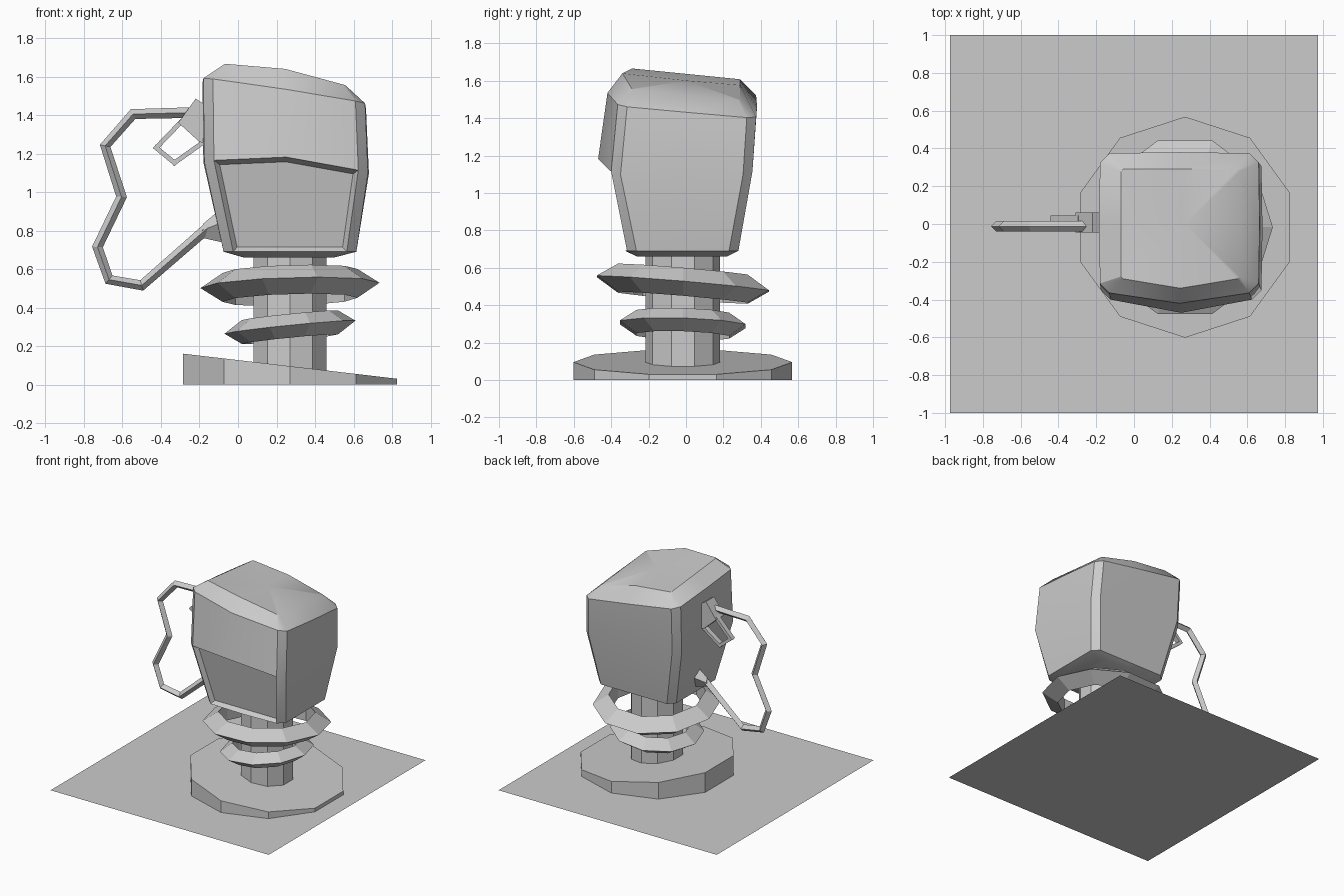
import bpy, bmesh, math
from mathutils import Vector

cube = bpy.data.objects.get("Cube")
if cube:
    bpy.data.objects.remove(cube, do_unlink=True)

grey = bpy.data.materials.new("plain_grey")
grey.use_nodes = True
grey.diffuse_color = (0.6, 0.6, 0.6, 1)
grey.node_tree.nodes["Principled BSDF"].inputs["Base Color"].default_value = (0.6, 0.6, 0.6, 1)

CX, CY = 0.27, -0.017      # axis shared by base, neck and rings


def finish(name, bm, smooth=None):
    """Turn a bmesh into a named grey object."""
    bmesh.ops.recalc_face_normals(bm, faces=bm.faces)
    mesh = bpy.data.meshes.new(name)
    bm.to_mesh(mesh)
    bm.free()
    mesh.materials.append(grey)
    obj = bpy.data.objects.new(name, mesh)
    bpy.context.collection.objects.link(obj)
    if smooth:
        bpy.ops.object.select_all(action='DESELECT')
        obj.select_set(True)
        bpy.context.view_layer.objects.active = obj
        bpy.ops.object.shade_smooth_by_angle(angle=math.radians(smooth))
    return obj


def bridge(bm, a, b):
    n = len(a)
    return [bm.faces.new((a[i], a[(i + 1) % n], b[(i + 1) % n], b[i])) for i in range(n)]


def cylinder(name, radius, z0, top):
    """Ten-sided prism whose top height follows a function of x."""
    bm = bmesh.new()
    angles = [math.radians(90 + 36 * i) for i in range(10)]
    pts = [(CX + radius * math.cos(a), CY + radius * math.sin(a)) for a in angles]
    low = [bm.verts.new((x, y, z0)) for x, y in pts]
    high = [bm.verts.new((x, y, top(x))) for x, y in pts]
    bridge(bm, low, high)
    bm.faces.new(low)
    bm.faces.new(high)
    return finish(name, bm)


def tilted_ring(name, outer, inner, half, z, slope_x, slope_y):
    """Ten-sided ring with a triangular section, leaning to one side."""
    bm = bmesh.new()
    section = [(outer, 0), (inner, half), (inner, -half)]
    loops = []
    for i in range(10):
        a = math.radians(36 * i)
        loop = []
        for r, h in section:
            x, y = r * math.cos(a), 1.04 * r * math.sin(a)
            loop.append(bm.verts.new((CX + x, CY + y, z + h + slope_x * x + slope_y * y)))
        loops.append(loop)
    for i in range(10):
        bridge(bm, loops[i], loops[(i + 1) % 10])
    return finish(name, bm)


def slab(name, outline, y0, y1):
    """Outline in x and z, extruded along y."""
    bm = bmesh.new()
    a = [bm.verts.new((x, y0, z)) for x, z in outline]
    b = [bm.verts.new((x, y1, z)) for x, z in outline]
    bridge(bm, a, b)
    bm.faces.new(a)
    bm.faces.new(b)
    return finish(name, bm)


def tube(name, path, radius, y):
    """Four-sided bar along a path in x and z."""
    curve = bpy.data.curves.new(name, 'CURVE')
    curve.dimensions = '3D'
    curve.bevel_depth = radius
    curve.bevel_resolution = 0
    curve.use_fill_caps = True
    spline = curve.splines.new('POLY')
    spline.points.add(len(path) - 1)
    for p, (x, z) in zip(spline.points, path):
        p.co = (x, y, z, 1)
    tmp = bpy.data.objects.new(name + "_path", curve)
    bpy.context.collection.objects.link(tmp)
    bpy.context.view_layer.update()
    mesh = tmp.evaluated_get(bpy.context.evaluated_depsgraph_get()).to_mesh()
    bm = bmesh.new()
    bm.from_mesh(mesh)
    bpy.data.objects.remove(tmp, do_unlink=True)
    for f in bm.faces:
        f.smooth = False
    return finish(name, bm)


# Ground sheet
bm = bmesh.new()
bm.faces.new([bm.verts.new((x, y, 0)) for x, y in
              ((-0.975, -1), (0.975, -1), (0.975, 1), (-0.975, 1))])
finish("ground_sheet", bm)

# Sloped base, neck and the two leaning rings
cylinder("base", 0.585, 0.001, lambda x: 0.127 - 0.117 * x)
cylinder("neck", 0.2, 0.05, lambda x: 0.72)
tilted_ring("lower_ring", 0.34, 0.25, 0.062, 0.298, 0.1, -0.03)
tilted_ring("upper_ring", 0.465, 0.35, 0.075, 0.515, 0.03, -0.085)


# Head: stacked chamfered sections with a bowed front
def section(x0, x1, y0, y1, c, front, side, height):
    xm, ym = (x0 + x1) / 2, (y0 + y1) / 2
    pts = [(x0 + c, y0), (xm, y0 - front), (x1 - c, y0),
           (x1, y0 + c), (x1 + side, ym), (x1, y1 - c),
           (x1 - c, y1), (xm, y1 + side), (x0 + c, y1),
           (x0, y1 - c), (x0 - side, ym), (x0, y0 + c)]
    return [bm.verts.new((x, y, height(x - CX, y))) for x, y in pts]


def crown(dx, y):
    return 1.63 - 0.19 * dx - 0.25 * dx * dx - 0.1 * (y + 0.29)


bm = bmesh.new()
levels = [
    section(0.03, 0.50, -0.26, 0.22, 0.04, 0, 0, lambda dx, y: 0.66),
    section(-0.075, 0.615, -0.315, 0.28, 0.05, 0.01, 0, lambda dx, y: 0.69),
    section(-0.175, 0.675, -0.40, 0.355, 0.05, 0.07, 0.005,
            lambda dx, y: 1.18 - 0.08 * dx - 0.3 * dx * dx),
    section(-0.18, 0.66, -0.365, 0.375, 0.05, 0.055, 0.005,
            lambda dx, y: 1.525 - 0.155 * dx - 0.09 * (y + 0.36)),
    section(-0.07, 0.56, -0.29, 0.29, 0.012, 0.05, 0, crown),
]
bm.faces.new(levels[0])
walls = [bridge(bm, a, b) for a, b in zip(levels, levels[1:])]
centre = bm.verts.new((CX, 0, crown(0, 0)))
for i, v in enumerate(levels[-1]):
    bm.faces.new((v, levels[-1][(i + 1) % 12], centre))
bmesh.ops.recalc_face_normals(bm, faces=bm.faces)

# Recessed panel in the lower front
panel = walls[1][:2]
bmesh.ops.inset_region(bm, faces=panel, thickness=0.025, use_even_offset=True)
for v in {v for f in panel for v in f.verts}:
    v.co.y = -0.285 - 0.18 * (v.co.z - 0.70)
finish("head", bm, 30)

# Long bent arm
tube("arm", [(-0.15, 1.415), (-0.545, 1.405), (-0.69, 1.24), (-0.605, 0.975),
             (-0.73, 0.715), (-0.67, 0.545), (-0.5, 0.515), (-0.15, 0.82)], 0.028, -0.012)

# Arm socket flaring into the head
bm = bmesh.new()
near, far = Vector((-0.06, 0, 0.85)), Vector((-0.19, -0.01, 0.80))
rims = []
for p, size in ((near, 0.11), (far, 0.035)):
    rims.append([bm.verts.new(p + Vector((0.25 * size * s, 0.6 * size * t, size * s)))
                 for s, t in ((1, 0), (0, 1), (-1, 0), (0, -1))])
bridge(bm, *rims)
for rim in rims:
    bm.faces.new(rim)
finish("arm_socket", bm)

# Bracket with a small open loop
slab("bracket", [(-0.15, 1.25), (-0.20, 1.26), (-0.31, 1.36), (-0.22, 1.485), (-0.15, 1.44)],
     -0.045, 0.06)
corners = [(-0.295, 1.365), (-0.425, 1.23), (-0.33, 1.152), (-0.185, 1.255)]
for i, (a, b) in enumerate(zip(corners, corners[1:])):
    a, b = Vector(a), Vector(b)
    d = (b - a).normalized() * 0.012
    n = Vector((-d.y, d.x))
    slab(f"bracket_loop_{i + 1}", [a - d + n, b + d + n, b + d - n, a - d - n], 0.005, 0.045)
